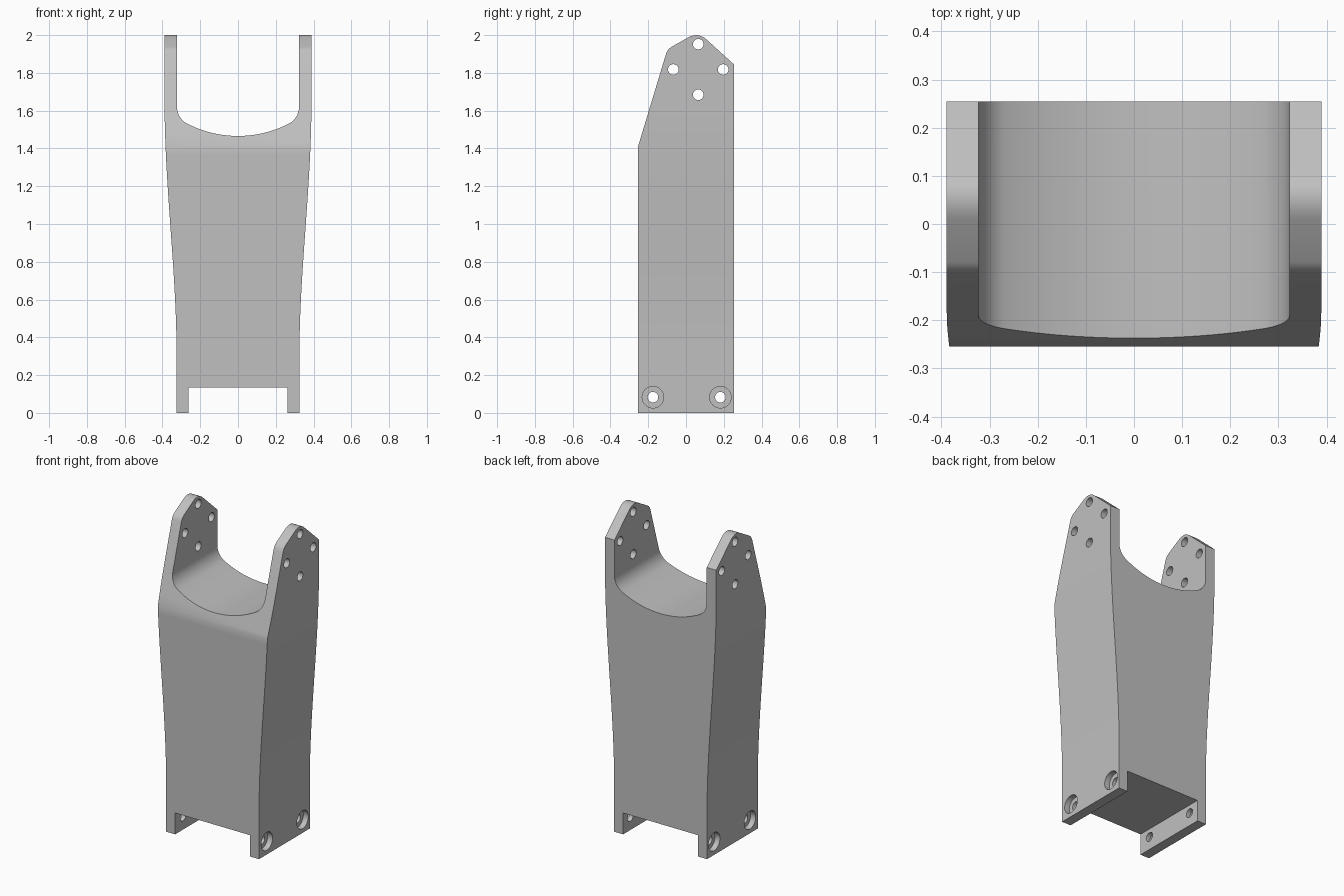
import bpy, bmesh
from math import sin, cos, pi, radians, atan2
from mathutils import Vector, Matrix

cube = bpy.data.objects.get("Cube")
if cube:
    bpy.data.objects.remove(cube, do_unlink=True)

grey = bpy.data.materials.new("Matte grey")
grey.use_nodes = True
COLOR = (0.53, 0.53, 0.53, 1)
grey.diffuse_color = COLOR
grey.node_tree.nodes["Principled BSDF"].inputs["Base Color"].default_value = COLOR


def make_object(name, bm):
    bmesh.ops.recalc_face_normals(bm, faces=bm.faces)
    mesh = bpy.data.meshes.new(name)
    bm.to_mesh(mesh)
    bm.free()
    mesh.materials.append(grey)
    obj = bpy.data.objects.new(name, mesh)
    bpy.context.collection.objects.link(obj)
    return obj


def extrude_profile(name, points, step):
    """Extrude a closed outline along the vector step, centred on it."""
    bm = bmesh.new()
    half = Vector(step) / 2
    face = bm.faces.new([bm.verts.new(Vector(p) - half) for p in points])
    out = bmesh.ops.extrude_face_region(bm, geom=[face])
    verts = [v for v in out["geom"] if isinstance(v, bmesh.types.BMVert)]
    bmesh.ops.translate(bm, verts=verts, vec=step)
    return make_object(name, bm)


def bore(name, x, y, z, radius, length):
    bm = bmesh.new()
    turn = Matrix.Translation((x, y, z)) @ Matrix.Rotation(pi / 2, 4, 'Y')
    bmesh.ops.create_cone(bm, cap_ends=True, segments=40, radius1=radius,
                          radius2=radius, depth=length, matrix=turn)
    return make_object(name, bm)


DEPTH = 0.508
HALF = DEPTH / 2

# Right half of the front outline: notch, foot, flared side, arm top
half = [(0.262, 0.135), (0.262, 0), (0.325, 0)]
LOW, HIGH, FLARE = 0.3, 1.65, 0.064
for i in range(25):
    t = i / 24
    half.append((0.325 + FLARE * t * t * (3 - 2 * t), LOW + (HIGH - LOW) * t))
half += [(0.389, 2.0), (0.323, 2.0)]

# Saddle: corner fillet running into a wide shallow arc
FILLET, CX, CZ, BIG = 0.1, 0.223, 1.62, 0.587
arc_z = 1.466 + BIG
meet = atan2(CX, arc_z - CZ)
for i in range(13):
    a = pi / 2 + (meet - pi / 2) * i / 12
    half.append((CX + FILLET * sin(a), CZ - FILLET * cos(a)))
for i in range(1, 13):
    a = meet * (1 - i / 12)
    half.append((BIG * sin(a), arc_z - BIG * cos(a)))

outline = half + [(-x, z) for x, z in reversed(half[:-1])]
body = extrude_profile("bracket_body", [(x, 0, z) for x, z in outline], (0, DEPTH, 0))

# Side outline: sloped front and rounded arm tips
side = [(-HALF, -0.1), (HALF, -0.1), (HALF, 1.845), (0.105, 1.98), (0.093, 1.989),
        (0.08, 1.995), (0.067, 1.999), (0.053, 2.0), (0.038, 1.998), (0.024, 1.994),
        (0.01, 1.987), (-0.078, 1.937), (-0.09, 1.928), (-0.099, 1.916),
        (-0.106, 1.9), (-HALF, 1.41)]
# Widen the hidden limits so only the slope and tips cut
side = [(y * 1.2 if abs(y) == HALF and z < 0 else y, z) for y, z in side]
envelope = extrude_profile("side_envelope", [(0, y, z) for y, z in side], (1, 0, 0))
cutters = [(envelope, 'INTERSECT')]

# Bolt circle through both arms
for i in range(4):
    a = i * pi / 2
    cutters.append((bore("arm_hole", 0, 0.065 + 0.132 * cos(a), 1.818 + 0.134 * sin(a),
                         0.028, 1), 'DIFFERENCE'))

# Counterbored holes through the feet
for y in (-0.175, 0.182):
    cutters.append((bore("foot_hole", 0, y, 0.083, 0.028, 1), 'DIFFERENCE'))
    for s in (-1, 1):
        cutters.append((bore("counterbore", s * 0.39, y, 0.083, 0.057, 0.2), 'DIFFERENCE'))

for cutter, operation in cutters:
    cutter.hide_render = True
    mod = body.modifiers.new(cutter.name, 'BOOLEAN')
    mod.operation = operation
    mod.solver = 'EXACT'
    mod.object = cutter

# Bake the cuts and drop the cutters
graph = bpy.context.evaluated_depsgraph_get()
baked = bpy.data.meshes.new_from_object(body.evaluated_get(graph))
body.modifiers.clear()
body.data = baked
for cutter, _ in cutters:
    bpy.data.objects.remove(cutter, do_unlink=True)

bpy.ops.object.select_all(action='DESELECT')
body.select_set(True)
bpy.context.view_layer.objects.active = body
bpy.ops.object.shade_smooth_by_angle(angle=radians(20))
